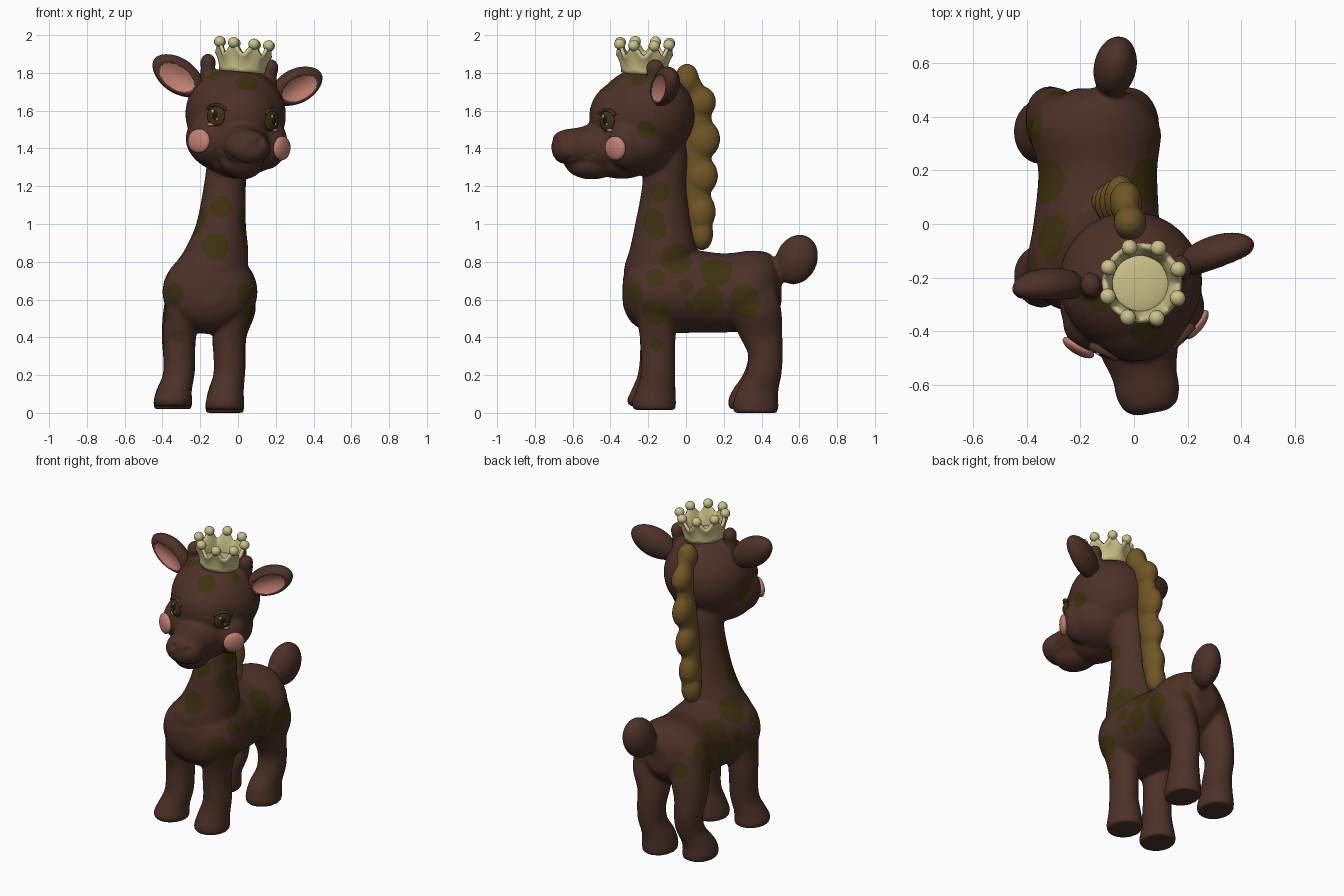
import bpy, bmesh, math
from mathutils import Matrix, Vector
from mathutils.bvhtree import BVHTree

if "Cube" in bpy.data.objects:
    bpy.data.objects.remove(bpy.data.objects["Cube"])


def material(name, rgb):
    m = bpy.data.materials.new(name)
    m.diffuse_color = (*rgb, 1)
    m.use_nodes = True
    m.node_tree.nodes["Principled BSDF"].inputs["Base Color"].default_value = m.diffuse_color
    return m


BROWN = material("brown_coat", (0.074, 0.031, 0.021))
OLIVE = material("olive_spot", (0.050, 0.031, 0.005))
PINK = material("pink", (0.56, 0.22, 0.17))
GOLD = material("golden_mane", (0.165, 0.092, 0.019))
CREAM = material("cream_crown", (0.60, 0.54, 0.25))
DARK = material("dark_pupil", (0.012, 0.009, 0.005))

# Head frame: turned and tilted a little to the side
HEAD = (Matrix.Translation((-0.015, -0.21, 1.56)) @ Matrix.Rotation(math.radians(11), 4, 'Z')
        @ Matrix.Rotation(math.radians(5), 4, 'Y'))
I4 = Matrix.Identity(4)


def finish(name, bm, mats):
    bmesh.ops.recalc_face_normals(bm, faces=bm.faces[:])
    for f in bm.faces:
        f.smooth = True
    me = bpy.data.meshes.new(name)
    bm.to_mesh(me)
    bm.free()
    for m in mats:
        me.materials.append(m)
    ob = bpy.data.objects.new(name, me)
    bpy.context.collection.objects.link(ob)
    return ob


def ball(bm, centre, radii, frame=I4, mat=0, seg=32):
    m = frame @ Matrix.Translation(centre) @ Matrix.Diagonal((*radii, 1))
    vs = bmesh.ops.create_uvsphere(bm, u_segments=seg, v_segments=seg // 2, radius=1, matrix=m)["verts"]
    for f in {f for v in vs for f in v.link_faces}:
        f.material_index = mat


def loft(bm, stations, axis='Z', frame=I4, sides=28, steps=4):
    """Elliptical tube; station = position on axis, two centres, two radii."""
    s = [Vector(p) for p in stations]
    rows = []
    for i in range(len(s) - 1):
        a, b, c, d = s[max(i - 1, 0)], s[i], s[i + 1], s[min(i + 2, len(s) - 1)]
        for k in range(steps):
            t = k / steps
            rows.append(b + 0.5 * t * (c - a + t * (2 * a - 5 * b + 4 * c - d + t * (3 * (b - c) + d - a))))
    rows.append(s[-1])
    rings = []
    for t, u, v, ru, rv in rows:
        ring = []
        for k in range(sides):
            w = 2 * math.pi * k / sides
            p, q = u + max(ru, .005) * math.cos(w), v + max(rv, .005) * math.sin(w)
            ring.append(bm.verts.new(frame @ Vector((p, q, t) if axis == 'Z' else (p, t, q))))
        rings.append(ring)
    for r0, r1 in zip(rings, rings[1:]):
        for k in range(sides):
            bm.faces.new((r0[k], r0[k - 1], r1[k - 1], r1[k]))
    bm.faces.new(rings[0])
    bm.faces.new(rings[-1])


def fuse(ob, voxel, smooth):
    """Blend overlapping parts into one skin."""
    r = ob.modifiers.new("fuse", 'REMESH')
    r.mode, r.voxel_size = 'VOXEL', voxel
    s = ob.modifiers.new("soften", 'SMOOTH')
    s.factor, s.iterations = 0.5, smooth
    me = bpy.data.meshes.new_from_object(ob.evaluated_get(bpy.context.evaluated_depsgraph_get()))
    ob.modifiers.clear()
    ob.data = me
    me.polygons.foreach_set("use_smooth", [True] * len(me.polygons))


# Body and neck
bm = bmesh.new()
loft(bm, [(-.335, -.15, .64, .07, .07), (-.29, -.15, .64, .18, .16), (-.18, -.15, .64, .25, .22),
          (0, -.14, .645, .235, .222), (.2, -.135, .635, .222, .21), (.35, -.145, .65, .245, .21),
          (.45, -.14, .67, .18, .17), (.505, -.14, .66, .08, .09)], 'Y')
loft(bm, [(.58, -.15, -.15, .19, .16), (.75, -.15, -.14, .2, .19), (.86, -.115, -.12, .17, .18),
          (1.0, -.09, -.12, .132, .15), (1.2, -.07, -.115, .112, .118), (1.35, -.05, -.11, .11, .12),
          (1.5, -.02, -.12, .1, .1)])
# Legs: shared profiles, one leg of each pair slightly ahead
for top, mid, foot, dy, z0 in ((-.01, -.045, -.07, 0, 0), (-.29, -.312, -.345, -.025, .02)):
    loft(bm, [(z0 + .015, foot, -.165 + dy, .1, .11), (z0 + .05, foot, -.17 + dy, .103, .118),
              (.12, foot + .008, -.16 + dy, .093, .105), (.22, mid, -.148 + dy / 2, .084, .092),
              (.4, mid, -.15, .087, .095), (.6, top, -.16, .09, .12), (.7, top, -.16, .06, .09)])
    loft(bm, [(z0, foot, .37 + dy, .1, .115), (z0 + .04, foot, .368 + dy, .103, .122),
              (.12, foot + .005, .38 + dy, .093, .11), (.21, mid, .412 + dy / 2, .084, .095),
              (.31, mid, .42, .086, .092), (.41, mid, .395, .092, .115), (.55, top, .365, .105, .14),
              (.72, top, .36, .07, .1)])
# Tail with a tuft
loft(bm, [(.42, -.1, .73, .05, .05), (.5, -.09, .745, .045, .045), (.57, -.075, .79, .05, .06)], 'Y')
tuft = (Matrix.Translation((-.07, .585, .812)) @ Matrix.Rotation(math.radians(-12), 4, 'Z')
        @ Matrix.Rotation(math.radians(-25), 4, 'X'))
ball(bm, (0, 0, 0), (.08, .112, .137), tuft)
# Head: skull, jowls, brow, chin, snout, lower jaw, cheeks, small horns
ball(bm, (0, -.005, .02), (.268, .262, .25), HEAD)
ball(bm, (0, -.065, -.12), (.268, .215, .185), HEAD)
ball(bm, (0, -.1, .01), (.21, .205, .2), HEAD)
ball(bm, (0, -.13, -.215), (.15, .17, .107), HEAD)
loft(bm, [(-.5, 0, -.15, .06, .045), (-.475, 0, -.152, .1, .078), (-.42, 0, -.155, .12, .098),
          (-.35, 0, -.155, .122, .108), (-.25, 0, -.15, .15, .14), (-.1, 0, -.13, .18, .16)], 'Y', HEAD)
ball(bm, (0, -.29, -.24), (.11, .145, .085), HEAD)
for s in (1, -1):
    ball(bm, (s * .155, -.125, -.12), (.112, .112, .14), HEAD)
    loft(bm, [(.17, s * .165, .01, .045, .05), (.25, s * .168, .01, .038, .042)], 'Z', HEAD)
    ball(bm, (s * .17, .01, .28), (.042, .05, .05), HEAD)
body = finish("body", bm, [BROWN, OLIVE])
fuse(body, 0.01, 14)

# Nostrils and smile pressed into the skin, then spots
bm = bmesh.new()
bm.from_mesh(body.data)
bm.normal_update()
tree = BVHTree.FromBMesh(bm)


def hit(origin, direction):
    loc = tree.ray_cast(Vector(origin), Vector(direction))[0]
    return loc if loc else Vector((0, 0, -9))


def head_hit(x, z):
    return hit(HEAD @ Vector((x, -2, z)), HEAD.to_3x3() @ Vector((0, 1, 0)))


dents = [(head_hit(s * .05, -.12), .026, .014) for s in (1, -1)]
dents += [(head_hit(k * .013, -.245 + .0007 * k * k), .017, .007) for k in range(-10, 11)]
for v in bm.verts:
    if v.co.y < -.35 and v.co.z > 1.2:
        push = max((d * (1 - (v.co - c).length / r) for c, r, d in dents if (v.co - c).length < r), default=0)
        v.co -= v.normal * push

SIDE = [(-.175, 1.02, .062), (-.155, .97, .055), (-.14, 1.17, .055), (-.05, .815, .085), (.16, .75, .088),
        (.31, .59, .088), (0, .67, .04), (-.16, .72, .052), (-.28, .63, .06), (.02, .57, .03),
        (-.165, .535, .07), (.12, .6, .075), (-.16, .36, .035), (-.21, 1.5, .05), (-.25, 1.76, .04)]
FRONT = [(.05, 1.745, .06), (-.13, 1.79, .035), (-.09, 1.09, .06), (-.12, .88, .075), (-.32, .41, .035)]
BACK = [(-.29, .62, .05), (0, .62, .035)]
spots = [(hit((s * 2, y, z), (-s, 0, 0)), r) for y, z, r in SIDE for s in (1, -1)]
spots += [(hit((x, -2, z), (0, 1, 0)), r) for x, z, r in FRONT]
spots += [(hit((x, 2, z), (0, -1, 0)), r) for x, z, r in BACK]
spots.append((hit((-2, .36, .72), (1, 0, 0)), .06))
for f in bm.faces:
    c = f.calc_center_median()
    wobble = 1 + .05 * math.sin(35 * c.y + 25 * c.z) * math.cos(30 * c.z)
    f.material_index = int(any((c - p).length < r * wobble for p, r in spots))
bm.to_mesh(body.data)
bm.free()

# Mane: a row of tufts down the back of the neck
bm = bmesh.new()
for x, y, z, ry, rz in ((-.015, .005, 1.765, .065, .085), (-.03, .08, 1.645, .08, .085),
                        (-.05, .09, 1.45, .092, .105), (-.068, .085, 1.255, .085, .1),
                        (-.085, .08, 1.065, .078, .105), (-.098, .085, .95, .06, .09)):
    ball(bm, (x, y, z), (.062, ry, rz))
loft(bm, [(.88, -.1, .08, .035, .05), (1.0, -.095, .065, .048, .065), (1.3, -.065, .06, .046, .075),
          (1.6, -.035, .06, .046, .075), (1.76, -.015, .02, .045, .06)])
mane = finish("mane", bm, [GOLD])
fuse(mane, 0.012, 5)

# Ears: plump leaves with a pink hollow in the lower front
bm = bmesh.new()
for s in (1, -1):
    u = Vector((.87, .12, .5)).normalized()
    n = Vector((.13, -.98, 0))
    n = (n - n.dot(u) * u).normalized()
    rot = Matrix((u, n.cross(u), n)).transposed().to_4x4()
    frame = HEAD @ Matrix.Diagonal((s, 1, 1, 1)) @ Matrix.Translation((.315, .03, .195)) @ rot
    vs = bmesh.ops.create_uvsphere(bm, u_segments=64, v_segments=48, radius=1)["verts"]
    for f in {f for v in vs for f in v.link_faces}:
        c = f.calc_center_median()
        f.material_index = int(c.z > 0 and math.hypot(c.x - .04, c.y + .15) < .65)
    for v in vs:
        a, b, c = v.co
        rad = math.hypot(a - .04, b + .15) / .74
        if c > 0 and rad < 1:
            c -= .75 * (1 - rad ** 2)
        width = .092 * (1 + .06 * a - .12 * a * a)
        v.co = frame @ Vector((a * .16, b * width, c * (.058 if c > 0 else .074)))
finish("ears", bm, [BROWN, PINK])

# Eyes with pupil, glints, pink corner and upper lid; blush patches on the cheeks
eyes, blush = bmesh.new(), bmesh.new()


def facing(x, z, n):
    n = Vector(n).normalized()
    r = Vector((0, 0, 1)).cross(n).normalized()
    rot = Matrix((r, n.cross(r), n)).transposed().to_4x4()
    return Matrix.Translation(head_hit(x, z)) @ HEAD.to_3x3().to_4x4() @ rot


for s in (1, -1):
    fr = facing(s * .15, 0, (s * .58, -.81, .05))
    ball(eyes, (0, 0, 0), (.052, .056, .018), fr, 0, 24)
    ball(eyes, (0, .002, .014), (.018, .025, .007), fr, 1, 20)
    ball(eyes, (-.015, .02, .017), (.008, .009, .005), fr, 2, 12)
    ball(eyes, (.015, -.018, .016), (.006, .007, .005), fr, 2, 12)
    ball(eyes, (s * .026, -.049, .004), (.022, .009, .01), fr, 4, 16)
    for k in range(-15, 16):
        ball(eyes, (k * .0034, .057 - .00009 * k * k, .003), (.008, .009, .016), fr, 3, 10)
    ball(blush, (0, 0, 0), (.066, .064, .026), facing(s * .225, -.14, (s * .66, -.75, 0)))
finish("eyes", eyes, [OLIVE, DARK, CREAM, BROWN, PINK])
finish("cheek_blush", blush, [PINK])

# Crown: flared wall with eight points, a floor and a bead on each point
bm = bmesh.new()
at = HEAD @ Matrix.Translation((.012, -.018, 0)) @ Matrix.Rotation(math.radians(10), 4, 'Z')
N, rows = 64, []
for j in range(7):
    t = j / 6
    row = []
    for i in range(N):
        w = 2 * math.pi * i / N
        top = .342 + .055 * abs(math.cos(4 * w)) ** 2
        r = .112 + .03 * t * t
        row.append(bm.verts.new(at @ Vector((r * math.cos(w), r * math.sin(w), .245 + (top - .245) * t))))
    rows.append(row)
for r0, r1 in zip(rows, rows[1:]):
    for i in range(N):
        bm.faces.new((r0[i - 1], r0[i], r1[i], r1[i - 1]))
crown = finish("crown", bm, [CREAM])
wall = crown.modifiers.new("thickness", 'SOLIDIFY')
wall.thickness, wall.offset = 0.02, 0
bm = bmesh.new()
ball(bm, (0, 0, .262), (.112, .112, .02), at)
for i in range(8):
    w = math.pi * i / 4
    ball(bm, (.141 * math.cos(w), .141 * math.sin(w), .397), (.03, .03, .029), at, 0, 16)
finish("crown_beads_and_floor", bm, [CREAM])
